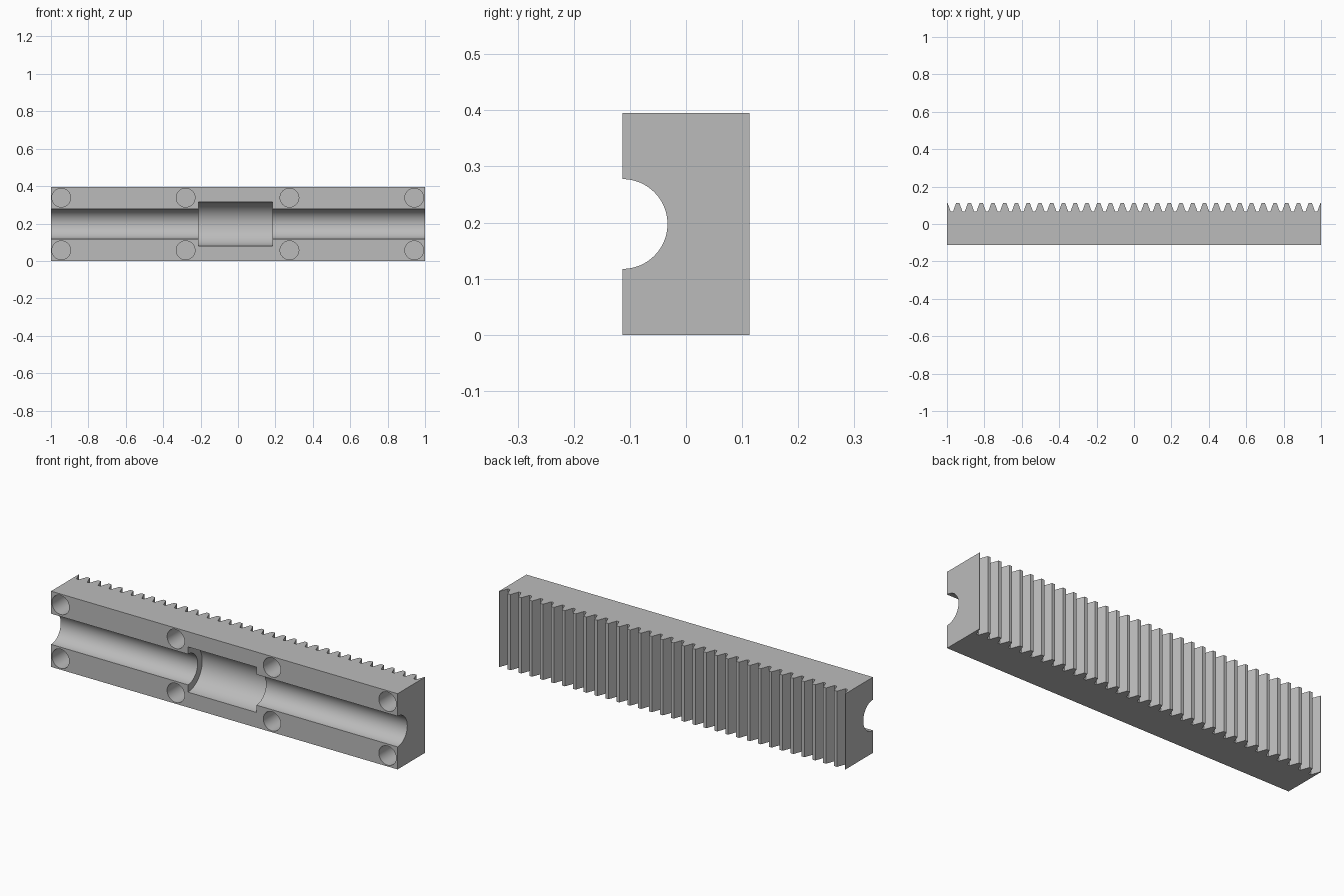
import bpy, bmesh, math

if "Cube" in bpy.data.objects:
    bpy.data.objects.remove(bpy.data.objects["Cube"], do_unlink=True)

HALF, DEPTH, HEIGHT = 1.0, 0.113, 0.395
MODULE = 0.02
PITCH = math.pi * MODULE
SLOPE = math.tan(math.radians(20))

steel = bpy.data.materials.new("grey_metal")
steel.use_nodes = True
grey = (0.5, 0.5, 0.5, 1)
steel.diffuse_color = grey
steel.node_tree.nodes["Principled BSDF"].inputs["Base Color"].default_value = grey


def rack_profile():
    """Outline seen from the top, with straight-flanked teeth along the back."""
    tip = PITCH / 4 - MODULE * SLOPE
    root = PITCH / 4 + 1.25 * MODULE * SLOPE
    back, valley = DEPTH, DEPTH - 2.25 * MODULE
    teeth = []
    count = int(HALF / PITCH) + 1
    for i in range(-count, count + 1):
        c = i * PITCH
        teeth += [(c - root, valley), (c - tip, back), (c + tip, back), (c + root, valley)]
    inside = [p for p in teeth if -HALF < p[0] < HALF]
    outline = [(-HALF, -DEPTH), (HALF, -DEPTH), (HALF, back)]
    return outline + inside[::-1] + [(-HALF, back)]


# Toothed block
bm = bmesh.new()
base = bm.faces.new([bm.verts.new((x, y, 0)) for x, y in rack_profile()])
top = bmesh.ops.extrude_face_region(bm, geom=[base])["geom"]
bmesh.ops.translate(bm, vec=(0, 0, HEIGHT), verts=[v for v in top if isinstance(v, bmesh.types.BMVert)])
bmesh.ops.recalc_face_normals(bm, faces=bm.faces)
mesh = bpy.data.meshes.new("toothed_rack")
bm.to_mesh(mesh)
bm.free()
rack = bpy.data.objects.new("toothed_rack", mesh)
bpy.context.collection.objects.link(rack)
mesh.materials.append(steel)


def cut(name, radius, length, location, rotation, sides):
    """Subtract one cylinder from the rack."""
    bpy.ops.mesh.primitive_cylinder_add(vertices=sides, radius=radius, depth=length,
                                        location=location, rotation=rotation)
    tool = bpy.context.object
    tool.name = name
    tool.hide_render = True
    tool.data.materials.append(steel)
    mod = rack.modifiers.new(name, 'BOOLEAN')
    mod.object, mod.operation, mod.solver = tool, 'DIFFERENCE', 'EXACT'
    bpy.context.view_layer.objects.active = rack
    bpy.ops.object.modifier_apply(modifier=name)
    bpy.data.objects.remove(tool, do_unlink=True)


# Shaft groove and wider bearing pocket in the front face
mid = HEIGHT / 2
along_x = (0, math.pi / 2, 0)
cut("shaft_groove", 0.08, 2.2, (0, -DEPTH, mid), along_x, 96)
cut("bearing_pocket", 0.118, 0.395, (-0.0125, -DEPTH, mid), along_x, 96)

# Blind bolt holes
HOLE_DEPTH = 0.15
for x in (-0.945, -0.28, 0.275, 0.942):
    for z in (0.057, HEIGHT - 0.057):
        cut("bolt_hole", 0.05, 2 * HOLE_DEPTH, (x, -DEPTH, z), (math.pi / 2, 0, 0), 48)

bpy.ops.object.select_all(action='DESELECT')
rack.select_set(True)
bpy.context.view_layer.objects.active = rack
bpy.ops.object.shade_smooth_by_angle(angle=math.radians(30))
